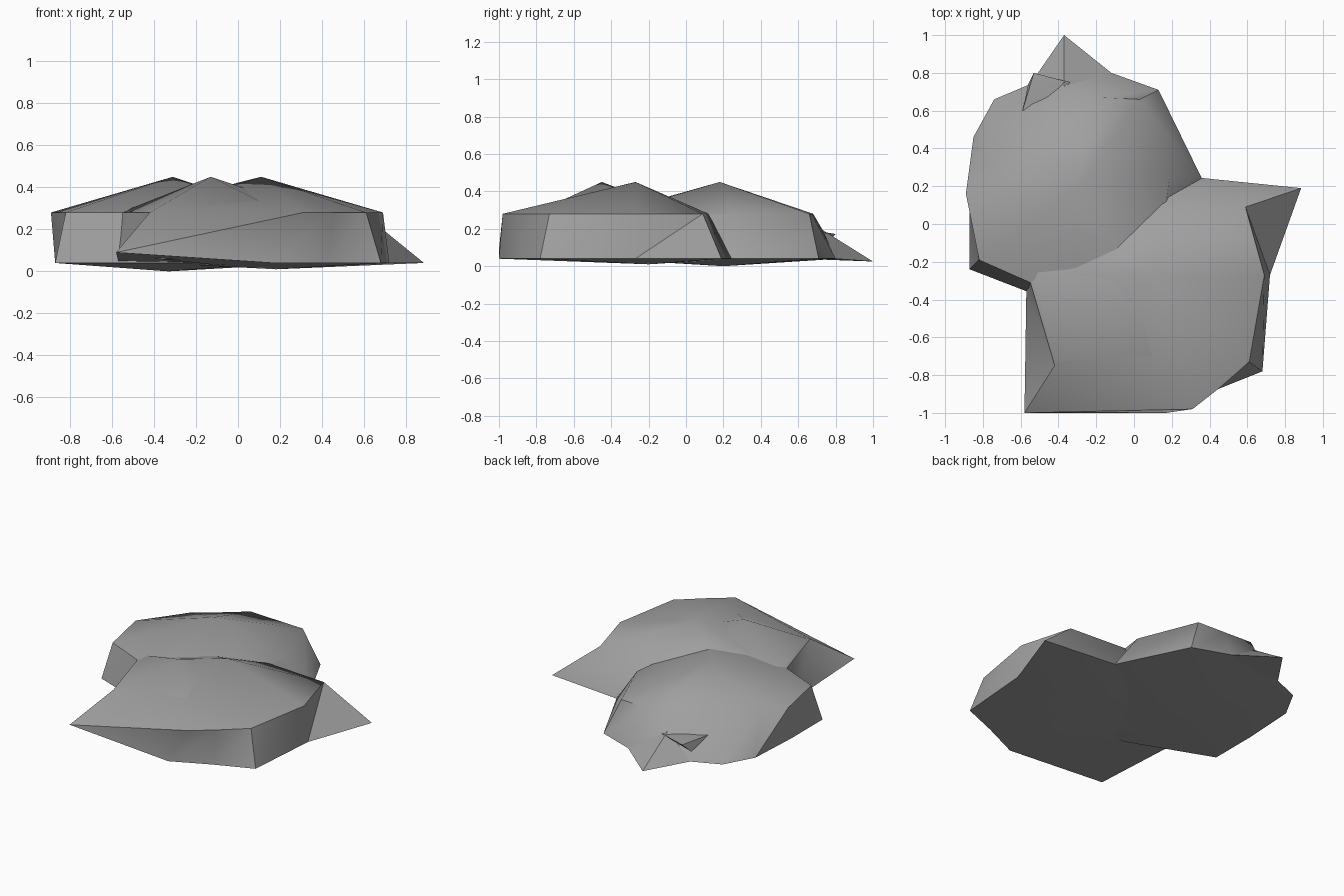
import bpy
import bmesh

cube = bpy.data.objects.get("Cube")
if cube:
    bpy.data.objects.remove(cube, do_unlink=True)

stone = bpy.data.materials.new("stone_grey")
stone.use_nodes = True
stone.diffuse_color = (0.35, 0.35, 0.35, 1)
shader = stone.node_tree.nodes["Principled BSDF"]
shader.inputs["Base Color"].default_value = stone.diffuse_color
shader.inputs["Roughness"].default_value = 0.9

RIM_Z, BASE_Z = 0.28, 0.04


def finish(name, bm):
    bmesh.ops.recalc_face_normals(bm, faces=bm.faces)
    mesh = bpy.data.meshes.new(name)
    bm.to_mesh(mesh)
    bm.free()
    mesh.materials.append(stone)
    obj = bpy.data.objects.new(name, mesh)
    bpy.context.collection.objects.link(obj)
    bpy.ops.object.select_all(action="DESELECT")
    obj.select_set(True)
    bpy.context.view_layer.objects.active = obj
    bpy.ops.object.shade_smooth_by_angle(angle=0.75)


def boulder(name, top, bottom, rim, base):
    """Peaked top fan, sloping side wall and shallow bottom fan."""
    bm = bmesh.new()
    peak, foot = bm.verts.new(top), bm.verts.new(bottom)
    upper = [bm.verts.new((x, y, RIM_Z)) for x, y in rim]
    lower = [bm.verts.new((p[0], p[1], p[2] if len(p) > 2 else BASE_Z)) for p in base]
    for i in range(len(rim)):
        j = (i + 1) % len(rim)
        bm.faces.new((peak, upper[i], upper[j]))
        bm.faces.new((upper[i], lower[i], upper[j]))
        bm.faces.new((lower[i], lower[j], upper[j]))
        bm.faces.new((foot, lower[j], lower[i]))
    finish(name, bm)


def chip(name, points):
    """Small angular piece: the hull of a few points."""
    bm = bmesh.new()
    for p in points:
        bm.verts.new(p)
    bmesh.ops.convex_hull(bm, input=bm.verts)
    finish(name, bm)


# Rear boulder
boulder("rear_boulder", (-0.31, 0.18, 0.45), (-0.33, 0.2, 0),
        [(0.19, 0.26), (0.03, 0.66), (-0.18, 0.67), (-0.38, 0.68),
         (-0.53, 0.56), (-0.68, 0.45), (-0.78, 0.31), (-0.89, 0.16),
         (-0.82, -0.19), (-0.3, -0.42), (0.1, -0.4)],
        [(0.36, 0.24), (0.13, 0.71), (-0.12, 0.8), (-0.37, 0.82),
         (-0.55, 0.74), (-0.74, 0.66), (-0.85, 0.46), (-0.87, 0.1),
         (-0.87, -0.24), (-0.3, -0.46), (0.15, -0.4)])

# Front boulder with two pointed corners
boulder("front_boulder", (0.11, -0.27, 0.45), (0.18, -0.2, 0.01),
        [(0.69, -0.27), (0.59, 0.09), (0.15, 0.12), (-0.25, 0),
         (-0.56, -0.27), (-0.42, -0.75), (0.31, -0.98),
         (0.45, -0.87), (0.61, -0.73)],
        [(0.72, -0.27), (0.885, 0.19), (0.1, 0.27), (-0.28, 0.05),
         (-0.57, -0.36, 0.05), (-0.58, -1, 0.09), (0.17, -1),
         (0.43, -0.88), (0.68, -0.78)])

# Inner boulder whose peak breaks through the front one
inner = [(0.21, -0.82), (0.38, -0.4), (-0.1, 0), (-0.56, -0.23), (-0.42, -0.74)]
boulder("inner_boulder", (-0.13, -0.45, 0.45), (-0.1, -0.4, 0.03), inner,
        [(x * 0.9, y * 0.95, 0.06) for x, y in inner])

# Pointed spur at the back foot of the rear boulder
chip("rear_spur", [(-0.37, 1, 0.025), (-0.37, 0.72, 0.2), (-0.12, 0.8, 0.04),
                   (-0.55, 0.74, 0.04), (-0.37, 0.6, 0.04)])

# Small flat-topped shard jutting from the rear slope
chip("rock_shard", [(-0.53, 0.8, 0.172), (-0.34, 0.75, 0.18), (-0.59, 0.6, 0.18),
                    (-0.56, 0.74, 0.11), (-0.45, 0.58, 0.17)])
